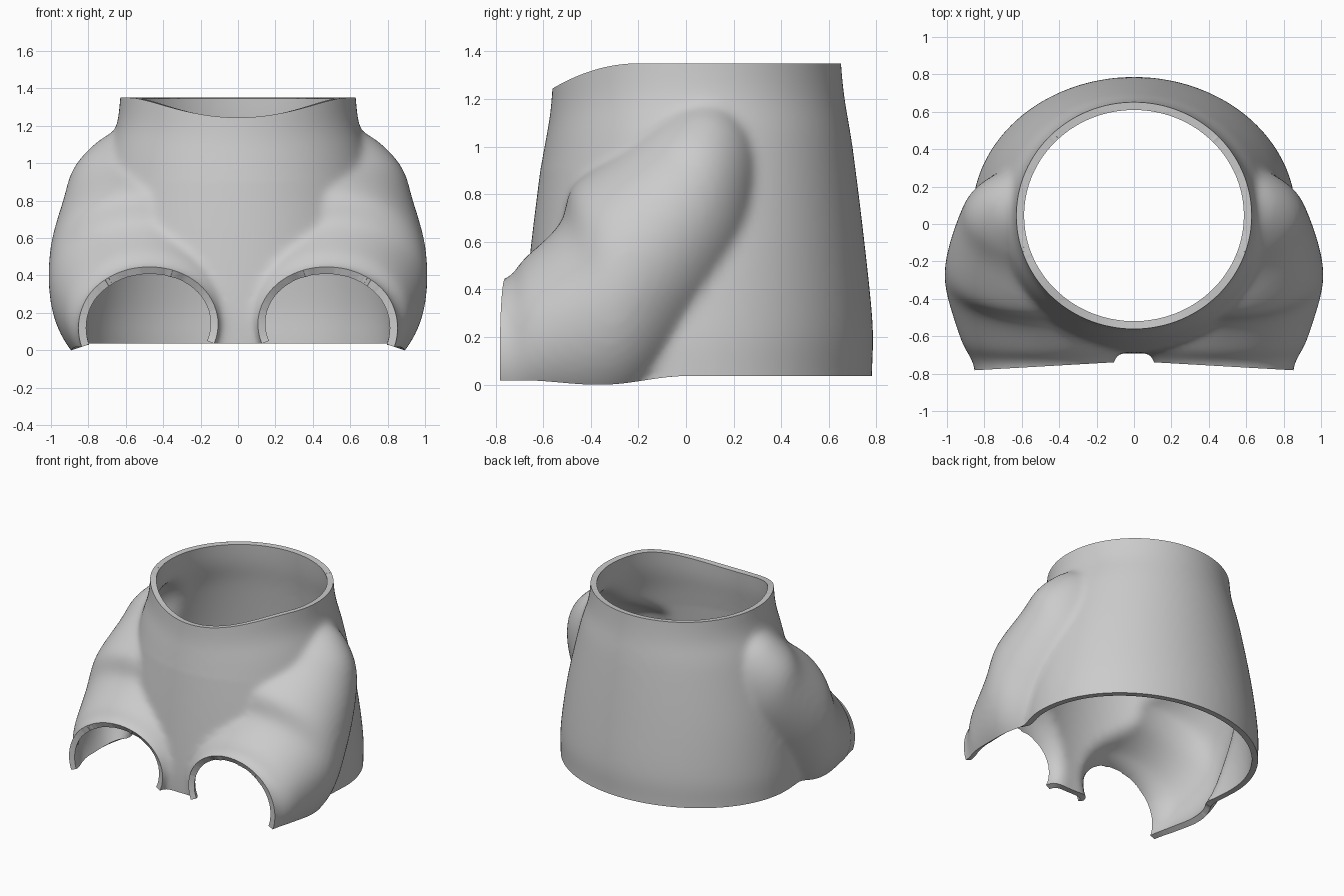
import bpy, bmesh, math
from mathutils import Vector

if "Cube" in bpy.data.objects:
    bpy.data.objects.remove(bpy.data.objects["Cube"])


def catmull(rows, steps=6):
    """Smoothly resample a list of equal-length tuples."""
    out = []
    n = len(rows)
    for i in range(n - 1):
        p = [rows[max(0, min(n - 1, i + k))] for k in (-1, 0, 1, 2)]
        for s in range(steps):
            t = s / steps
            out.append(tuple(
                0.5 * (2 * b + (c - a) * t + (2 * a - 5 * b + 4 * c - d) * t * t
                       + (3 * b - a - 3 * c + d) * t ** 3)
                for a, b, c, d in zip(*p)))
    return out + [rows[-1]]


def loft(bm, rings):
    """Skin closed rings of points and cap both ends."""
    loops = [[bm.verts.new(p) for p in ring] for ring in rings]
    n = len(loops[0])
    for a, b in zip(loops, loops[1:]):
        for i in range(n):
            j = (i + 1) % n
            bm.faces.new((a[i], a[j], b[j], b[i]))
    bm.faces.new(loops[0][::-1])
    bm.faces.new(loops[-1])


def ellipse(center, u, v, n=64):
    return [center + u * math.cos(2 * math.pi * i / n) + v * math.sin(2 * math.pi * i / n)
            for i in range(n)]


def smoothstep(t):
    t = max(0, min(1, t))
    return t * t * (3 - 2 * t)


def solid(name, rings):
    bm = bmesh.new()
    loft(bm, rings)
    bmesh.ops.recalc_face_normals(bm, faces=bm.faces)
    return bm


def bake(obj):
    """Replace the mesh with its modified result."""
    dg = bpy.context.evaluated_depsgraph_get()
    mesh = bpy.data.meshes.new_from_object(obj.evaluated_get(dg))
    obj.modifiers.clear()
    obj.data = mesh


# Tapered torso: z, half width, half depth, centre y
torso = catmull([(-0.2, 0.86, 0.735, 0.05), (0.04, 0.865, 0.737, 0.045), (0.25, 0.86, 0.735, 0.05),
                 (0.6, 0.81, 0.70, 0.05), (1.0, 0.715, 0.65, 0.05),
                 (1.2, 0.65, 0.62, 0.047), (1.35, 0.63, 0.607, 0.045), (1.5, 0.62, 0.60, 0.045)])
rings = [ellipse(Vector((0, cy, z)), Vector((rx, 0, 0)), Vector((0, ry, 0)), 96)
         for z, rx, ry, cy in torso]
bm = bmesh.new()
loft(bm, rings)

# Thighs from hip to front opening: y, z, centre x, half width, half height, tilt
thigh = catmull([(-1.0, .13, .485, .365, .31, 0), (-.77, .13, .485, .37, .31, 0),
                 (-.62, .19, .49, .435, .345, 10), (-.35, .30, .50, .505, .42, 25),
                 (-.2, .52, .50, .505, .42, 40), (0, .77, .50, .44, .35, 50),
                 (.08, .95, .48, .405, .28, 60), (.12, 1.10, .45, .31, .2, 70),
                 (.13, 1.2, .40, .2, .1, 75)])
for side in (-1, 1):
    rings = []
    for y, z, cx, rx, ru, tilt in thigh:
        a = math.radians(tilt)
        rings.append(ellipse(Vector((side * cx, y, z)), Vector((rx, 0, 0)),
                             Vector((0, -math.sin(a), math.cos(a))) * ru))
    loft(bm, rings)
bmesh.ops.recalc_face_normals(bm, faces=bm.faces)

mesh = bpy.data.meshes.new("lower_body_shell")
bm.to_mesh(mesh)
bm.free()
shell = bpy.data.objects.new("lower_body_shell", mesh)
bpy.context.collection.objects.link(shell)

# Fuse the volumes and soften the joins
remesh = shell.modifiers.new("fuse", 'REMESH')
remesh.mode = 'VOXEL'
remesh.voxel_size = 0.02
soft = shell.modifiers.new("soften", 'SMOOTH')
soft.factor = 0.5
soft.iterations = 14
bake(shell)

# Cut open the waist, base and leg ends on one half
bm = bmesh.new()
bm.from_mesh(shell.data)
for co, no in (((0, 0, 0), (-1, 0, 0)), ((0, 0, 1.35), (0, 0, 1)),
               ((0, 0, 0.036), (0, 0, -1)), ((0.15, -0.742, 0), (-0.057, -1, 0))):
    bmesh.ops.bisect_plane(bm, geom=bm.verts[:] + bm.edges[:] + bm.faces[:],
                           plane_co=co, plane_no=no, clear_outer=True)
# Dip the front of the waist and the lower side edge
for v in bm.verts:
    x, y, z = v.co
    if y < -0.2 and z > 0.9:
        v.co.z -= 0.105 * ((-0.2 - y) / 0.36) ** 2 * (z - 0.9) / 0.45
    if y < 0 and z < 0.3:
        drop = 0.036 * smoothstep(-y / 0.35) - 0.018 * smoothstep((-y - 0.38) / 0.3)
        v.co.z -= drop * smoothstep((x - 0.1) / 0.3) * (0.3 - z) / 0.264
bm.to_mesh(shell.data)
bm.free()

# Mirror and give the wall thickness
mirror = shell.modifiers.new("mirror", 'MIRROR')
mirror.merge_threshold = 0.002
wall = shell.modifiers.new("wall", 'SOLIDIFY')
wall.thickness = 0.042
wall.offset = -1
bake(shell)

bpy.context.view_layer.objects.active = shell
shell.select_set(True)
bpy.ops.object.shade_smooth_by_angle(angle=math.radians(40))
